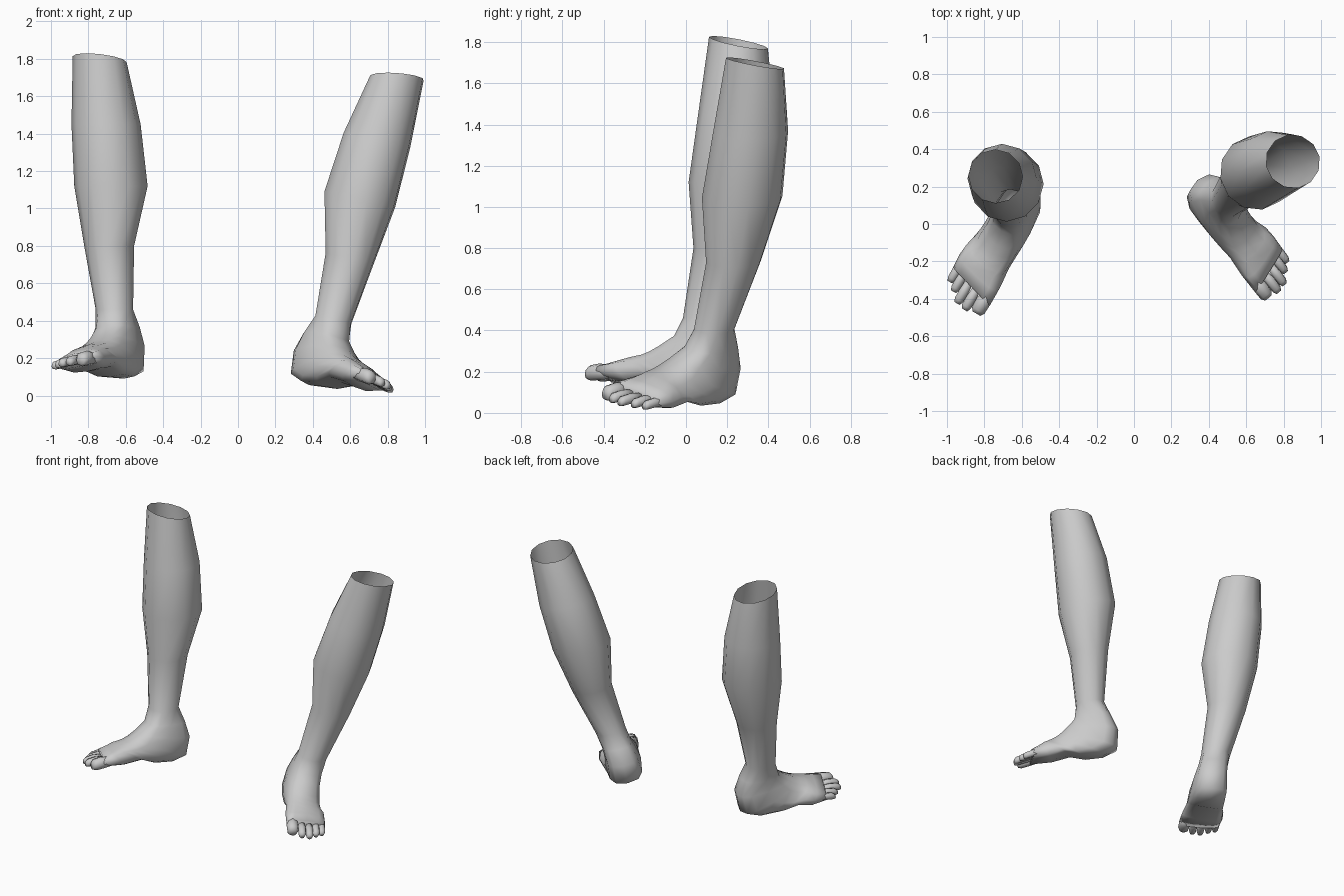
import bpy
import bmesh
from math import cos, sin, pi, copysign
from mathutils import Matrix, Vector

cube = bpy.data.objects.get("Cube")
if cube:
    bpy.data.objects.remove(cube)

skin = bpy.data.materials.new("plain_grey")
skin.use_nodes = True
GREY = (0.6, 0.6, 0.6, 1)
skin.diffuse_color = GREY
skin.node_tree.nodes["Principled BSDF"].inputs["Base Color"].default_value = GREY

# Foot frame: s runs from heel to toes, t runs outwards, z is up
HEEL = Vector((0.56, 0.2, 0))
ALONG = Vector((0.5, -0.865, 0))
ACROSS = Vector((0.865, 0.5, 0))
UP = Vector((0, 0, 1))

# Sections: back s, back z, front s, front z, half width, sideways centre
SHIN = [
    (-0.10, 1.765, 0.185, 1.83, 0.145, 0.183),
    (-0.15, 1.45, 0.22, 1.45, 0.185, 0.148),
    (-0.15, 1.12, 0.25, 1.12, 0.195, 0.109),
    (-0.045, 0.8, 0.225, 0.8, 0.133, 0.097),
    (0.05, 0.46, 0.25, 0.46, 0.10, 0.03),
]
FOOT = [
    (0.02, 0.36, 0.28, 0.37, 0.10, 0.01),
    (-0.01, 0.25, 0.36, 0.32, 0.11, -0.005),
    (0.02, 0.12, 0.41, 0.295, 0.12, -0.01),
    (0.12, 0.09, 0.45, 0.28, 0.12, -0.01),
    (0.25, 0.10, 0.49, 0.27, 0.122, -0.005),
    (0.35, 0.14, 0.52, 0.26, 0.13, 0.005),
    (0.48, 0.13, 0.56, 0.245, 0.138, 0.003),
    (0.62, 0.15, 0.62, 0.225, 0.136, 0),
]
# Toes, big to small: sideways position, tip s, radius, height
TOES = [
    (-0.095, 0.73, 0.04, 0.20),
    (-0.03, 0.745, 0.027, 0.19),
    (0.022, 0.735, 0.026, 0.182),
    (0.07, 0.69, 0.025, 0.175),
    (0.112, 0.655, 0.024, 0.168),
]


def ring(bm, section, sides, fullness=1.0, shaped=False):
    """Rounded cross-section spanned between a back and a front point."""
    s0, z0, s1, z1, width, middle = section
    verts = []
    for i in range(sides):
        a = 2 * pi * i / sides
        c, d = (copysign(abs(v) ** fullness, v) for v in (cos(a), sin(a)))
        s = (s0 + s1) / 2 + c * (s1 - s0) / 2
        z = (z0 + z1) / 2 + c * (z1 - z0) / 2
        t = middle + d * width
        if shaped:  # roll the sole outwards and slant the toe line
            z -= 0.15 * t * max(0, min(1, s / 0.5))
            s -= 0.29 * t * max(0, min(1, (s - 0.45) / 0.13))
        verts.append(bm.verts.new(HEEL + ALONG * s + ACROSS * t + UP * z))
    return verts


def skin_rings(bm, rings):
    for a, b in zip(rings, rings[1:]):
        for i in range(len(a)):
            j = (i + 1) % len(a)
            bm.faces.new((a[i], a[j], b[j], b[i]))


def finish(bm, name, pose):
    bm.transform(pose)
    bmesh.ops.recalc_face_normals(bm, faces=bm.faces)
    mesh = bpy.data.meshes.new(name)
    bm.to_mesh(mesh)
    bm.free()
    mesh.materials.append(skin)
    mesh.shade_smooth()
    obj = bpy.data.objects.new(name, mesh)
    bpy.context.collection.objects.link(obj)


def build_leg(side, pose):
    # Open-topped shin running down into the foot
    bm = bmesh.new()
    rings = [ring(bm, row, 12) for row in SHIN]
    rings += [ring(bm, row, 12, 0.68, True) for row in FOOT]
    skin_rings(bm, rings)
    bm.faces.new(rings[-1])
    finish(bm, side + "_lower_leg", pose)

    # Blunt toes
    bm = bmesh.new()
    for t, tip, r, z in TOES:
        rings = []
        for back, scale, drop in ((0.14, 0.8, 0), (0.07, 1, 0),
                                  (0.02, 0.95, 0.006), (0, 0.6, 0.012)):
            h = r * scale
            s = tip - back
            row = (s, z - drop - h, s, z - drop + h, h, t)
            rings.append(ring(bm, row, 8, 0.85))
        skin_rings(bm, rings)
        bm.faces.new(rings[0])
        bm.faces.new(rings[-1])
    finish(bm, side + "_toes", pose)


def frame(top, big_toe, small_toe):
    """Axes fixed to three landmarks of a leg."""
    top = Vector(top)
    u = (Vector(big_toe) - top).normalized()
    n = u.cross(Vector(small_toe) - top).normalized()
    axes = Matrix((u, n.cross(u), n)).transposed().to_4x4()
    return Matrix.Translation(top) @ axes


# The right leg is mirrored; the left one is leaned outwards
upright = frame((0.74, 0.26, 1.8), (0.82, -0.49, 0.2), (0.99, -0.30, 0.16))
leaning = frame((0.85, 0.34, 1.7), (0.70, -0.41, 0.1), (0.83, -0.18, 0.04))
build_leg("right", Matrix.Scale(-1, 4, (1, 0, 0)))
build_leg("left", leaning @ upright.inverted())
